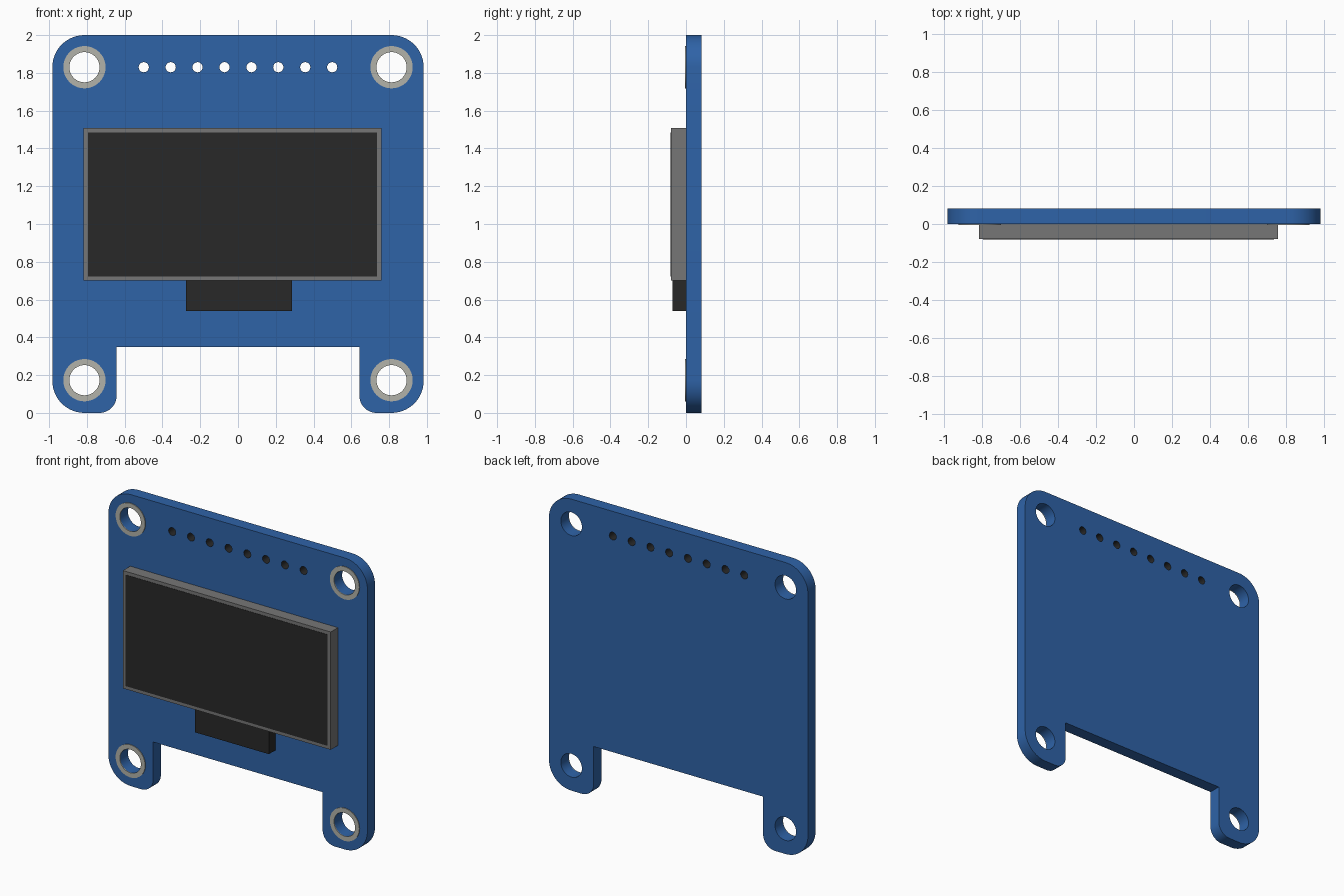
import bpy, bmesh
from math import sin, cos, radians, pi

if "Cube" in bpy.data.objects:
    bpy.data.objects.remove(bpy.data.objects["Cube"])

FRONT, BACK = -0.001, 0.082      # board faces along y


def material(name, rgb):
    m = bpy.data.materials.new(name)
    m.diffuse_color = (*rgb, 1)
    m.use_nodes = True
    m.node_tree.nodes["Principled BSDF"].inputs["Base Color"].default_value = m.diffuse_color
    return m


blue = material("board_blue", (0.028, 0.125, 0.39))
black = material("dark_plastic", (0.022, 0.022, 0.022))
grey = material("frame_grey", (0.18, 0.18, 0.18))
silver = material("pad_silver", (0.45, 0.45, 0.40))


def arc(cx, cz, r, a0, a1, n):
    angles = [radians(a0 + (a1 - a0) * i / n) for i in range(n + 1)]
    return [(cx + r * cos(a), cz + r * sin(a)) for a in angles]


def circle(cx, cz, r, n):
    return arc(cx, cz, r, 0, 360, n)[:-1]


def plate(name, loops, y0, y1, mats):
    """Extrude an outline with holes from y0 (front) to y1 (back)."""
    bm = bmesh.new()
    for loop in loops:
        vs = [bm.verts.new((x, y0, z)) for x, z in loop]
        for a, b in zip(vs, vs[1:] + vs[:1]):
            bm.edges.new((a, b))
    bmesh.ops.triangle_fill(bm, edges=bm.edges[:], use_beauty=True)
    res = bmesh.ops.extrude_face_region(bm, geom=bm.faces[:], use_keep_orig=True)
    for v in res["geom"]:
        if isinstance(v, bmesh.types.BMVert):
            v.co.y = y1
    bmesh.ops.recalc_face_normals(bm, faces=bm.faces[:])
    me = bpy.data.meshes.new(name)
    bm.to_mesh(me)
    bm.free()
    ob = bpy.data.objects.new(name, me)
    bpy.context.collection.objects.link(ob)
    for m in mats:
        me.materials.append(m)
    bpy.ops.object.select_all(action='DESELECT')
    ob.select_set(True)
    bpy.context.view_layer.objects.active = ob
    bpy.ops.object.shade_smooth_by_angle(angle=radians(35))
    return ob


def rect(x0, x1, z0, z1):
    return [(x0, z0), (x1, z0), (x1, z1), (x0, z1)]


# Circuit board: mirrored outline with notch, mounting holes and pin holes
half = ([(0.643, 0.348)] + arc(0.733, 0.09, 0.09, 180, 270, 10)
        + arc(0.813, 0.17, 0.17, 270, 360, 14) + arc(0.813, 1.83, 0.17, 0, 90, 14))
outline = half + [(-x, z) for x, z in reversed(half)]
mounts = [(sx * 0.813, z) for sx in (-1, 1) for z in (0.173, 1.83)]
pins = [(-0.499 + i * 0.1425, 1.83) for i in range(8)]
holes = [circle(x, z, 0.08, 40) for x, z in mounts]
holes += [circle(x, z, 0.027, 20) for x, z in pins]
board = plate("circuit_board", [outline] + holes, FRONT, BACK, [blue, black])

# Dark lining of the pin holes
for p in board.data.polygons:
    if abs(p.normal.y) < 0.5 and abs(p.center.x) < 0.6 and 1.79 < p.center.z < 1.87:
        p.material_index = 1

# Metal rings around the mounting holes
for i, (x, z) in enumerate(mounts):
    plate(f"mounting_ring_{i + 1}", [circle(x, z, 0.112, 40), circle(x, z, 0.08, 40)],
          FRONT - 0.005, FRONT, [silver])

# Display module: frame block, dark glass and ribbon connector
plate("display_frame", [rect(-0.818, 0.76, 0.70, 1.508)], -0.08, FRONT, [grey])
plate("display_glass", [rect(-0.795, 0.737, 0.722, 1.485)], -0.082, -0.079, [black])
plate("ribbon_connector", [rect(-0.275, 0.285, 0.54, 0.70)], -0.072, FRONT, [black])
